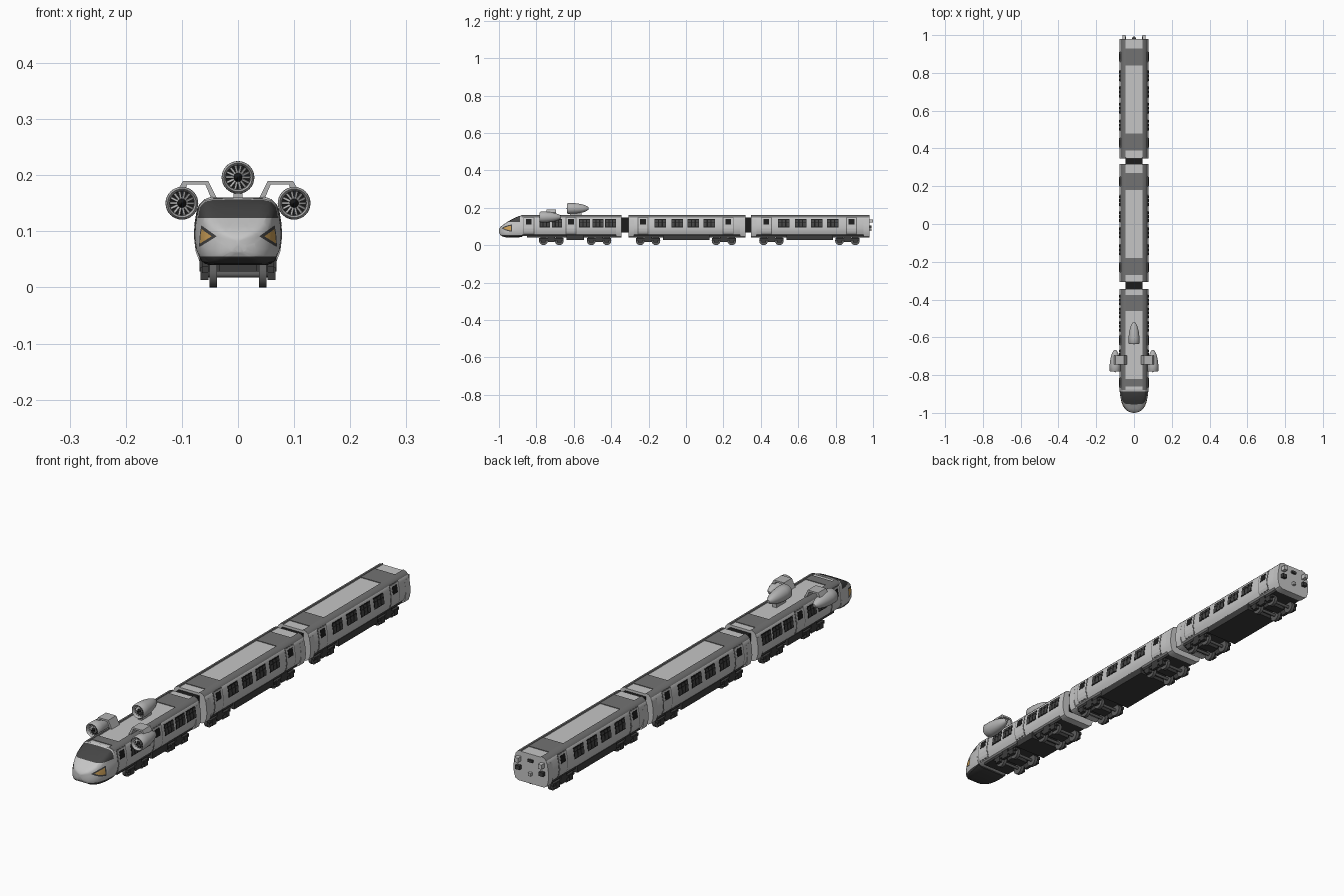
import bpy, bmesh, math
from mathutils import Vector, Matrix

if "Cube" in bpy.data.objects:
    bpy.data.objects.remove(bpy.data.objects["Cube"])


def mat(name, r, g=None, b=None):
    m = bpy.data.materials.new(name)
    m.diffuse_color = (r, r if g is None else g, r if b is None else b, 1)
    m.use_nodes = True
    m.node_tree.nodes["Principled BSDF"].inputs["Base Color"].default_value = m.diffuse_color
    return m


BODY = mat("body_light_grey", 0.56)
ROOF = mat("roof_dark_grey", 0.17)
GLASS = mat("glass_charcoal", 0.06)
BLACK = mat("rubber_black", 0.012)
UNDER = mat("underframe_charcoal", 0.045)
STEEL = mat("wheel_grey", 0.11)
LAMP = mat("lamp_amber", 0.62, 0.36, 0.1)
METAL = mat("engine_grey", 0.45)


def finish(bm, name, mats, angle=None):
    bmesh.ops.recalc_face_normals(bm, faces=bm.faces)
    me = bpy.data.meshes.new(name)
    bm.to_mesh(me)
    bm.free()
    for m in mats:
        me.materials.append(m)
    ob = bpy.data.objects.new(name, me)
    bpy.context.collection.objects.link(ob)
    if angle:
        bpy.ops.object.select_all(action='DESELECT')
        ob.select_set(True)
        bpy.context.view_layer.objects.active = ob
        bpy.ops.object.shade_smooth_by_angle(angle=math.radians(angle))
    return ob


def add_box(bm, x0, x1, y0, y1, z0, z1):
    c = Vector(((x0 + x1) / 2, (y0 + y1) / 2, (z0 + z1) / 2))
    bmesh.ops.create_cube(bm, size=1, matrix=Matrix.Translation(c) @ Matrix.Diagonal((x1 - x0, y1 - y0, z1 - z0, 1)))


def boxes(name, m, *dims):
    bm = bmesh.new()
    for d in dims:
        add_box(bm, *d)
    return finish(bm, name, [m])


def loft(bm, rings):
    vs = [[bm.verts.new(p) for p in r] for r in rings]
    n = len(vs[0])
    for a, b in zip(vs, vs[1:]):
        for i in range(n):
            bm.faces.new((a[i], a[(i + 1) % n], b[(i + 1) % n], b[i]))
    bm.faces.new(vs[0])
    bm.faces.new(vs[-1])


# Carriage half section, bottom to roof, with a raised rail beside the roof panel
SIDE = [(.056, .050), (.068, .056), (.0745, .072), (.077, .09), (.0755, .112),
        (.071, .138), (.068, .149), (.060, .157)]
CAR = SIDE + [(.046, .162), (.044, .158)]
NOSE = SIDE + [(.046, .160), (.023, .1605), (0, .161)]


def ring(sec, y, w=1, zb=.05, zt=.162):
    half = [(x * w, zb + (z - .05) / .112 * (zt - zb)) for x, z in sec]
    left = [(-x, z) for x, z in reversed(half) if x > 0]
    return [(x, y, z) for x, z in half + left]


def side_x(z):
    for (x0, z0), (x1, z1) in zip(SIDE, SIDE[1:]):
        if z0 <= z <= z1:
            return x0 + (x1 - x0) * (z - z0) / (z1 - z0)


def panels(name, m, rects, off):
    """Thin plates following both curved sides; rects are y0, y1, z0, z1."""
    bm = bmesh.new()
    for y0, y1, z0, z1 in rects:
        zs = [z0] + [z for _, z in SIDE if z0 < z < z1] + [z1]
        for s in (-1, 1):
            sec = [(s * (side_x(z) + off), z) for z in zs]
            sec += [(s * (side_x(z) - .002), z) for z in reversed(zs)]
            loft(bm, [[(x, y, z) for x, z in sec] for y in (y0, y1)])
    finish(bm, name, [m])


def carriage(tag, y0, y1, windows, doors, bands, bogies, gear, front_end=True):
    # Shell with dark shoulders
    bm = bmesh.new()
    loft(bm, [ring(CAR, y0, .985), ring(CAR, y0 + .006), ring(CAR, y1 - .006), ring(CAR, y1, .985)])
    bm.normal_update()
    for f in bm.faces:
        c = f.calc_center_median()
        f.material_index = int(c.z > .151 and abs(c.x) > .04)
    finish(bm, tag + "_shell", [BODY, ROOF], 30)
    # Deeper end collars
    ends = [(y1 - .03, y1)] + ([(y0, y0 + .03)] if front_end else [])
    bm = bmesh.new()
    for a, b in ends:
        loft(bm, [ring(SIDE[:6], y, 1.012, .040, .162) for y in (a, b)])
    finish(bm, tag + "_end_collars", [BODY], 30)
    # Roof bands
    boxes(tag + "_roof_bands", ROOF, *[(-.045, .045, a, b, .15, .1605) for a, b in bands])
    # Windows: frame, panes
    panels(tag + "_window_frames", BLACK, [(c - w, c + w, .095, .139) for c, w in windows], .0012)
    panes = []
    for c, w in windows:
        p = 2 * w / 3
        panes += [(c - w + i * p + .003, c - w + (i + 1) * p - .003, a, b)
                  for i in range(3) for a, b in ((.099, .122), (.125, .135))]
    panels(tag + "_window_panes", GLASS, panes, .002)
    # Doors: seam, leaf, window
    panels(tag + "_door_seams", ROOF, [(d - .029, d + .029, .058, .149) for d in doors], .0008)
    panels(tag + "_door_leaves", BODY, [(d - .025, d + .025, .061, .146) for d in doors], .0016)
    panels(tag + "_door_windows", BLACK, [(d - .015, d + .015, .11, .14) for d in doors], .0024)
    # Underframe and equipment
    boxes(tag + "_underframe", UNDER, (-.06, .06, y0 + .03, y1 - .03, .042, .056),
          (-.069, .069, gear[0], gear[1], .028, .055))
    for i, y in enumerate(bogies):
        bogie(f"{tag}_bogie_{i + 1}", y)


def bogie(tag, y):
    dims = [(-.034, .034, y - .02, y + .02, .02, .045)]
    for s in (-1, 1):
        a, b = sorted((s * .053, s * .064))
        dims.append((a, b, y - .065, y + .065, .026, .037))
        dims.append((a, b, y - .018, y + .018, .016, .05))
        for d in (-.042, .042):
            a2, b2 = sorted((s * .053, s * .067))
            dims.append((a2, b2, y + d - .012, y + d + .012, .013, .036))
    boxes(tag + "_frame", UNDER, *dims)
    bm = bmesh.new()
    for d in (-.042, .042):
        for x, r, h in ((-.044, .0235, .013), (.044, .0235, .013), (0, .006, .12)):
            bmesh.ops.create_cone(bm, cap_ends=True, segments=24, radius1=r, radius2=r, depth=h,
                                  matrix=Matrix.Translation((x, y + d, .0235)) @ Matrix.Rotation(math.pi / 2, 4, 'Y'))
    finish(bm, tag + "_wheels", [STEEL], 30)


# Three carriages
carriage("lead_car", -.88, -.345,
         [(-.755, .027), (-.69, .027), (-.542, .029), (-.471, .029), (-.403, .029)], [-.84, -.615],
         [(-.86, -.82), (-.46, -.375)], [-.72, -.465], (-.64, -.545), False)
for tag, c, y0, y1 in (("middle_car", 0, -.308, .318), ("rear_car", .66, .348, .98)):
    carriage(tag, y0, y1, [(c + d, .031) for d in (-.137, -.047, .039, .124)], [c - .23, c + .225],
             [(c - .27, c - .18), (c + .18, c + .27)], [c - .203, c + .203], (c - .122, c + .125))
# Gangways between carriages
boxes("gangways", BLACK, *[(-.046, .046, a, b, .068, .148) for a, b in ((-.35, -.3), (.31, .355))])

# Nose: lofted, cut along colour borders, coloured by region
STATIONS = [(-.875, 1, .161, .045), (-.89, .98, .157, .042), (-.91, .945, .150, .040),
            (-.93, .90, .140, .040), (-.95, .83, .128, .040), (-.965, .75, .118, .042),
            (-.98, .61, .108, .046), (-.992, .41, .098, .053), (-.998, .2, .090, .063), (-1, .04, .084, .074)]
bm = bmesh.new()
loft(bm, [ring(NOSE, y, w, zb, zt) for y, w, zt, zb in STATIONS])
UP, DOWN, TIP, TIPZ, RIM = .72, -.62, .038, .091, .009
cuts = [((0, 0, .124), (0, 0, 1)), ((0, 0, .055), (0, 0, 1)), ((0, -.887, 0), (0, 1, 0)), ((0, -.93, 0), (0, 1, 0)),
        ((0, -.935, 0), (0, 1, 0))]
for s in (-1, 1):
    for slope in (UP, DOWN):
        for px in (TIP, TIP + RIM):
            cuts.append(((s * px, 0, TIPZ), (-slope * s, 0, 1)))
for co, no in cuts:
    bmesh.ops.bisect_plane(bm, geom=bm.verts[:] + bm.edges[:] + bm.faces[:], dist=1e-6, plane_co=co, plane_no=no)


def in_lamp(c, tip, back):
    d = abs(c.x) - tip
    return d > 0 and DOWN * d < c.z - TIPZ < UP * d and c.y < back


for f in bm.faces:
    c = f.calc_center_median()
    if c.z < .055:
        f.material_index = 1
    elif c.z > .124 and c.y < -.887:
        f.material_index = 2
    elif in_lamp(c, TIP + RIM, -.935):
        f.material_index = 3
    elif in_lamp(c, TIP, -.93):
        f.material_index = 2
finish(bm, "nose", [BODY, UNDER, GLASS, LAMP], 40)


def engine(tag, x, y, z):
    # Nacelle: profile of radius and distance, revolved about the y axis
    prof = [(.0215, .018), (.022, .005), (.0255, 0), (.029, .005), (.0292, .032), (.0265, .058),
            (.021, .085), (.013, .105), (.005, .115)]
    n = 32
    bm = bmesh.new()
    loft(bm, [[(x + r * math.cos(2 * math.pi * i / n), y + d, z + r * math.sin(2 * math.pi * i / n))
               for i in range(n)] for r, d in prof])
    for f in bm.faces:
        if len(f.verts) > 4 and f.calc_center_median().y < y + .05:
            f.material_index = 1
    finish(bm, tag + "_nacelle", [METAL, BLACK], 40)
    # Fan blades
    bm = bmesh.new()
    for i in range(14):
        r = Matrix.Translation((x, y + .012, z)) @ Matrix.Rotation(2 * math.pi * i / 14, 4, 'Y')
        bmesh.ops.create_cube(bm, size=1, matrix=r @ Matrix.Translation((.0145, 0, 0))
                              @ Matrix.Rotation(.5, 4, 'X') @ Matrix.Diagonal((.014, .002, .0042, 1)))
    finish(bm, tag + "_fan", [METAL])
    # Hub spike
    bm = bmesh.new()
    bmesh.ops.create_cone(bm, cap_ends=True, segments=16, radius1=.008, radius2=.001, depth=.022,
                          matrix=Matrix.Translation((x, y + .006, z)) @ Matrix.Rotation(math.pi / 2, 4, 'X'))
    finish(bm, tag + "_hub", [BLACK], 40)


engine("left_engine", -.1, -.782, .15)
engine("right_engine", .1, -.782, .15)
engine("top_engine", 0, -.635, .196)
# Engine pylons
ARM = [(.034, .152), (.053, .19), (.098, .19), (.107, .174), (.094, .174), (.091, .183), (.058, .183), (.045, .152)]
bm = bmesh.new()
for s in (-1, 1):
    loft(bm, [[(s * px, y, pz) for px, pz in ARM] for y in (-.745, -.695)])
add_box(bm, -.008, .008, -.62, -.56, .155, .175)
finish(bm, "engine_pylons", [METAL])

# Rear end fittings
boxes("rear_lamps", BODY, *[(s * .052 - .008, s * .052 + .008, .975, 1.0, .12, .138) for s in (-1, 1)],
      (-.006, .006, .975, .992, .075, .087))
boxes("rear_sockets", UNDER, *[(s * .052 - .009, s * .052 + .009, .975, .993, .088, .104) for s in (-1, 1)],
      (-.01, .01, .975, .988, .128, .138))
